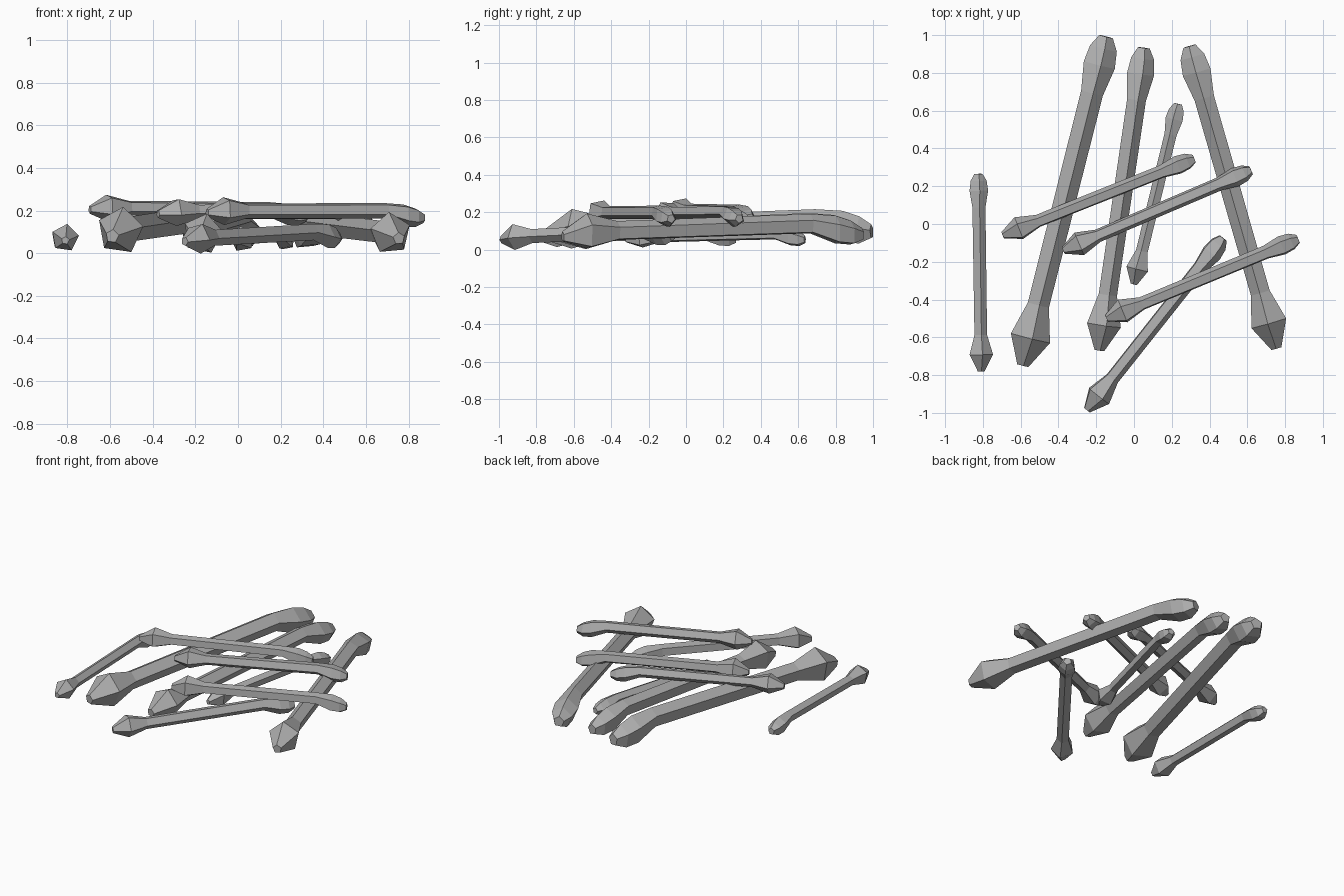
import bpy, bmesh
from math import sin, cos, tau, radians
from mathutils import Vector

cube = bpy.data.objects.get("Cube")
if cube:
    bpy.data.objects.remove(cube, do_unlink=True)

bone_grey = bpy.data.materials.new("bone_grey")
bone_grey.use_nodes = True
colour = (0.42, 0.42, 0.42, 1)
bone_grey.diffuse_color = colour
bone_grey.node_tree.nodes["Principled BSDF"].inputs["Base Color"].default_value = colour

# Rings along a bone: position, radius and share of the droop at the small end
RINGS = [(0, .018, .3), (.085, .063, 0), (.185, .034, 0), (.83, .035, 0),
         (.915, .050, .6), (.965, .043, .9), (1, .022, 1)]
SIDES = 5


def make_bone(name, big_end, small_end, roll, girth=1.0, droop=.032):
    """Faceted shaft with a wide knob at big_end and a drooping one at small_end."""
    a, b = Vector(big_end), Vector(small_end)
    length = (b - a).length
    side = (b - a).cross(Vector((0, 0, 1))).normalized()
    up = side.cross(b - a).normalized()
    bm = bmesh.new()
    loops = []
    for t, radius, share in RINGS:
        centre = a.lerp(b, t) - up * share * droop * length
        r = radius * length * girth
        angles = [radians(roll) + tau * i / SIDES for i in range(SIDES)]
        loops.append([bm.verts.new(centre + side * r * cos(q) + up * r * sin(q))
                      for q in angles])
    for low, high in zip(loops, loops[1:]):
        for i in range(SIDES):
            j = (i + 1) % SIDES
            bm.faces.new((low[i], low[j], high[j], high[i]))
    bm.faces.new(loops[0])
    bm.faces.new(loops[-1])
    bmesh.ops.recalc_face_normals(bm, faces=bm.faces)
    mesh = bpy.data.meshes.new(name)
    bm.to_mesh(mesh)
    bm.free()
    mesh.materials.append(bone_grey)
    obj = bpy.data.objects.new(name, mesh)
    bpy.context.collection.objects.link(obj)


# Large bones at the bottom of the pile
make_bone("large_bone_right", (-.59, -.75, .1), (-.15, .99, .165), 82, 1, .038)
make_bone("large_bone_middle", (-.185, -.67, .085), (.05, .93, .155), 78, .95, .04)
make_bone("large_bone_left", (.755, -.66, .088), (.295, .94, .145), 95, .96, .038)

# Small bones on the ground
make_bone("outer_bone", (-.81, -.78, .07), (-.825, .265, .09), 82)
make_bone("inner_bone", (0, -.32, .065), (.235, .635, .09), 100, 1, .036)
make_bone("front_bone", (-.25, -.985, .066), (.47, -.075, .108), 66, 1)

# Small bones lying across the top
make_bone("upper_bone_right", (-.695, -.06, .215), (.32, .345, .205), 115, .96)
make_bone("upper_bone_back", (-.375, -.14, .195), (.62, .285, .20), 130, 1)
make_bone("upper_bone_front", (-.145, -.5, .20), (.87, -.08, .20), 115, 1)
